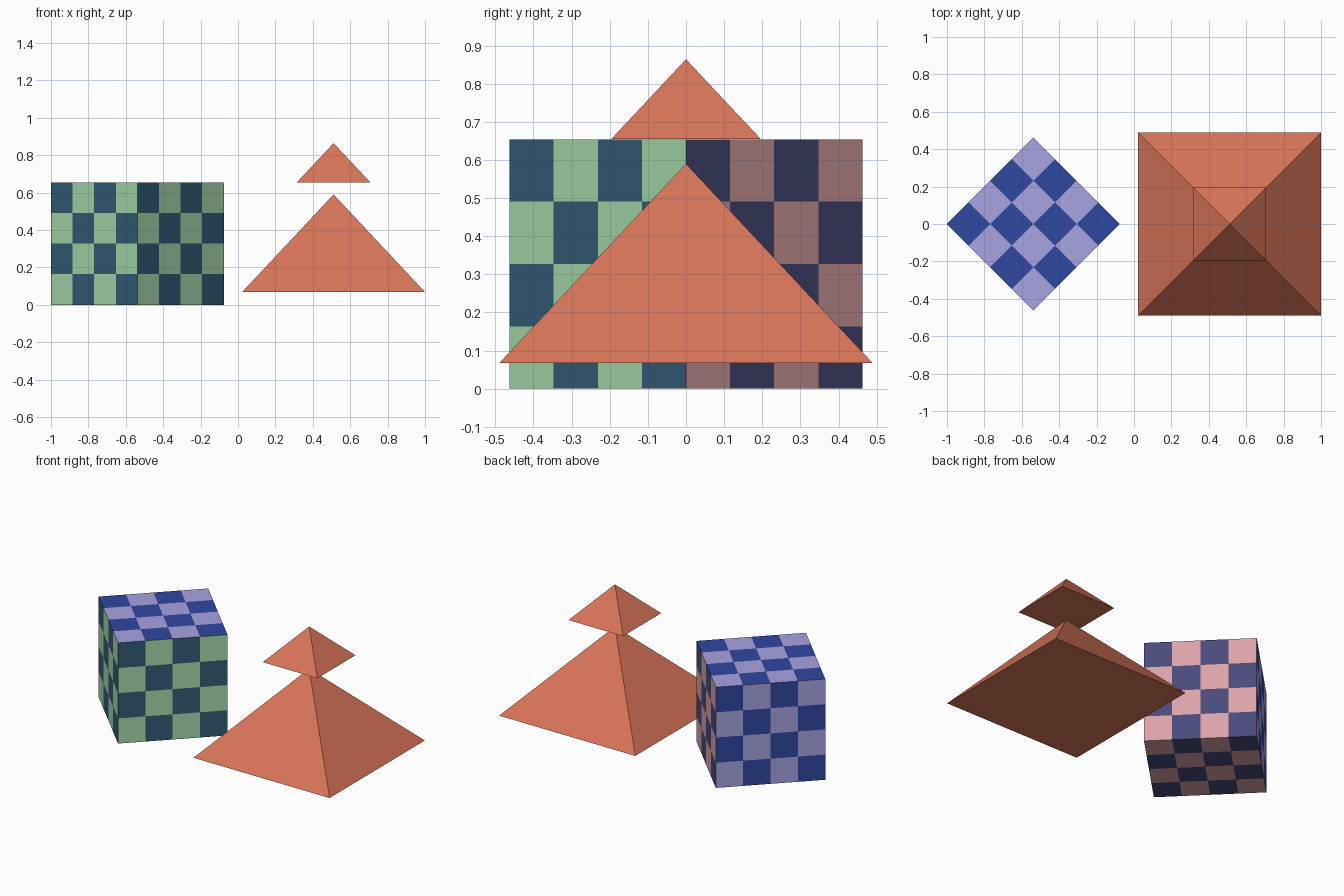
import bpy, bmesh, math
from mathutils import Matrix, Vector

if "Cube" in bpy.data.objects:
    bpy.data.objects.remove(bpy.data.objects["Cube"])


def material(name, rgb):
    """Flat colour from 8-bit display values."""
    m = bpy.data.materials.new(name)
    lin = [((c / 255 + 0.055) / 1.055) ** 2.4 for c in rgb]
    m.diffuse_color = (*lin, 1)
    m.use_nodes = True
    m.node_tree.nodes["Principled BSDF"].inputs["Base Color"].default_value = m.diffuse_color
    return m


def add_object(name, bm, mats):
    mesh = bpy.data.meshes.new(name)
    bm.to_mesh(mesh)
    bm.free()
    for m in mats:
        mesh.materials.append(m)
    ob = bpy.data.objects.new(name, mesh)
    bpy.context.collection.objects.link(ob)
    return ob


orange = material("orange", (216, 117, 88))
checks = [
    material("light green", (166, 219, 172)), material("teal", (51, 93, 119)),
    material("lavender", (167, 164, 227)), material("blue", (48, 72, 161)),
    material("pink", (220, 164, 168)), material("indigo", (73, 74, 122)),
]

# Checkered cube: 4 x 4 squares on every side
SIDE = 0.654
bm = bmesh.new()
bmesh.ops.create_cube(bm, size=SIDE)
bmesh.ops.subdivide_edges(bm, edges=bm.edges[:], cuts=3, use_grid_fill=True)

# (axis, positive side) -> (light colour slot, parity of the dark squares)
rules = {
    (0, True): (4, 1), (0, False): (0, 0),
    (1, True): (2, 0), (1, False): (0, 1),
    (2, True): (2, 1), (2, False): (4, 0),
}
for f in bm.faces:
    c = f.calc_center_median()
    axis = max(range(3), key=lambda a: abs(c[a]))
    cells = [math.floor((c[a] / SIDE + 0.5) * 4) for a in range(3) if a != axis]
    slot, dark = rules[axis, c[axis] > 0]
    f.material_index = slot + (1 if sum(cells) % 2 == dark else 0)
bm.transform(Matrix.Translation((-0.538, 0, SIDE / 2)) @ Matrix.Rotation(math.pi / 4, 4, 'Z'))
add_object("checkered_cube", bm, checks)


# Floating square pyramids
def pyramid(name, half, z0, z1):
    bm = bmesh.new()
    bmesh.ops.create_cone(bm, cap_ends=True, segments=4, radius1=half * math.sqrt(2),
                          radius2=0, depth=z1 - z0)
    bmesh.ops.remove_doubles(bm, verts=bm.verts[:], dist=1e-5)
    # Turn so the base edges follow the axes
    v = min(bm.verts, key=lambda p: p.co.z).co
    turn = math.pi / 4 - math.atan2(v.y, v.x)
    bm.transform(Matrix.Translation((0.511, 0, (z0 + z1) / 2)) @ Matrix.Rotation(turn, 4, 'Z'))
    return add_object(name, bm, [orange])


pyramid("large_pyramid", 0.489, 0.068, 0.59)
pyramid("small_pyramid", 0.196, 0.655, 0.864)
